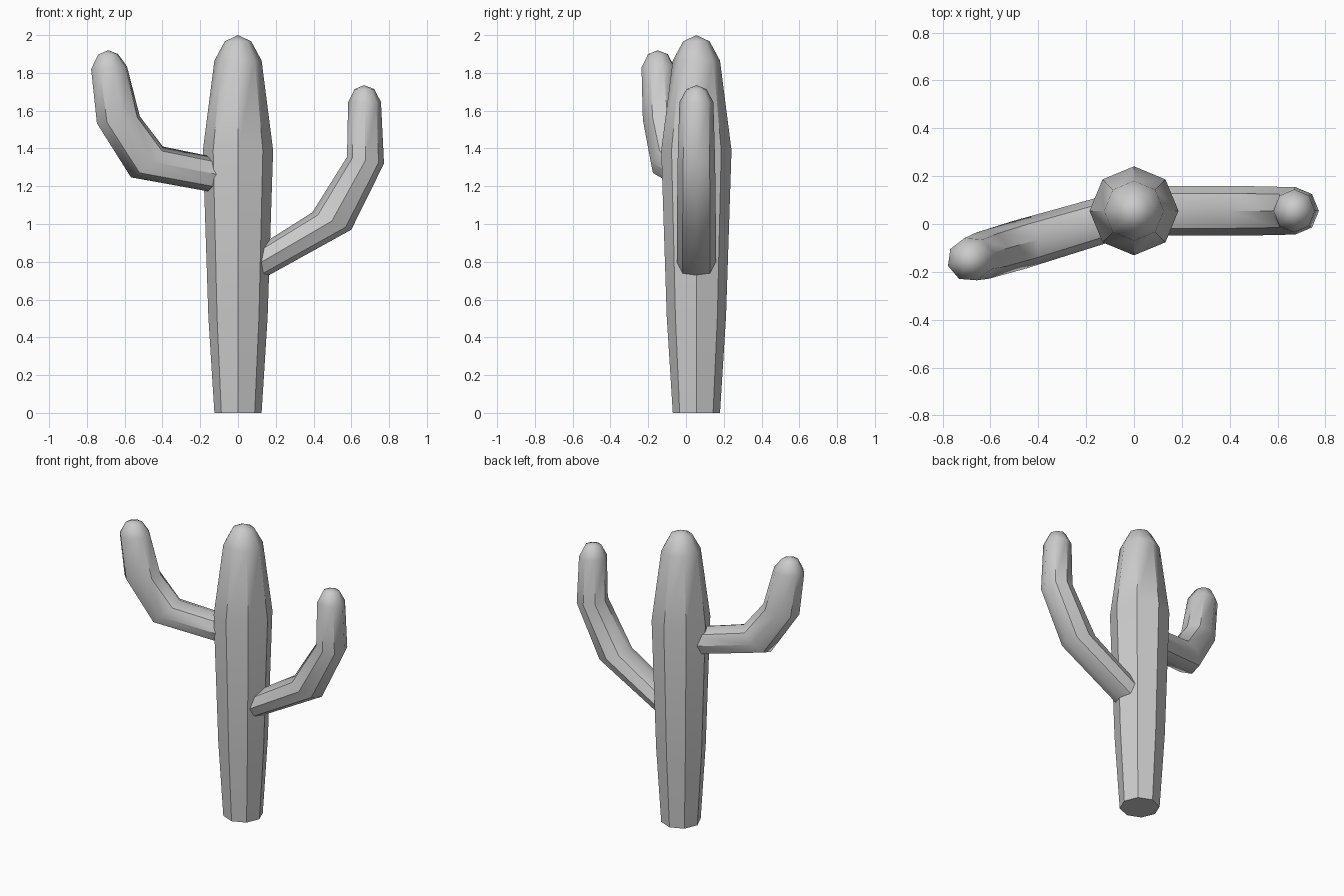
import bpy, bmesh
from math import sin, cos, pi, radians
from mathutils import Vector

if "Cube" in bpy.data.objects:
    bpy.data.objects.remove(bpy.data.objects["Cube"])

SIDES = 8
AXIS_Y = 0.055  # trunk axis position


def tube(name, rings, tip):
    """Eight-sided skin through rings (center, half-axis a, half-axis b), closed to a tip point."""
    bm = bmesh.new()
    loops = []
    for c, a, b in rings:
        loops.append([bm.verts.new(c + a * cos(2 * pi * i / SIDES) + b * sin(2 * pi * i / SIDES))
                      for i in range(SIDES)])
    for lo, hi in zip(loops, loops[1:]):
        for i in range(SIDES):
            j = (i + 1) % SIDES
            bm.faces.new((lo[i], lo[j], hi[j], hi[i]))
    bm.faces.new(loops[0][::-1])
    top = bm.verts.new(tip)
    for i in range(SIDES):
        bm.faces.new((loops[-1][i], loops[-1][(i + 1) % SIDES], top))
    bmesh.ops.recalc_face_normals(bm, faces=bm.faces[:])
    mesh = bpy.data.meshes.new(name)
    bm.to_mesh(mesh)
    bm.free()
    obj = bpy.data.objects.new(name, mesh)
    bpy.context.collection.objects.link(obj)
    bpy.ops.object.select_all(action='DESELECT')
    obj.select_set(True)
    bpy.context.view_layer.objects.active = obj
    bpy.ops.object.shade_smooth_by_angle(angle=radians(44))
    return obj


def arm(name, angle, profile, tip):
    """Bent arm in a vertical plane turned by angle; profile rows: inner u,z, outer u,z, half width."""
    out = Vector((cos(angle), sin(angle), 0))
    side = Vector((-sin(angle), cos(angle), 0))

    def at(u, z):
        return Vector((0, AXIS_Y, z)) + out * u

    rings = []
    for iu, iz, ou, oz, w in profile:
        p, q = at(iu, iz), at(ou, oz)
        rings.append(((p + q) / 2, (q - p) / 2, side * w))
    return tube(name, rings, at(*tip))


# Trunk: (z, radius)
trunk_profile = [(0, .125), (.51, .157), (1.39, .186), (1.865, .125), (1.967, .07)]
tube("trunk",
     [(Vector((0, AXIS_Y, z)), Vector((r, 0, 0)), Vector((0, r, 0))) for z, r in trunk_profile],
     Vector((0, AXIS_Y, 2)))

# Lower arm on the right
arm("right_arm", 0,
    [(.05, .845, .07, .677, .103),
     (.393, 1.061, .60, .97, .103),
     (.577, 1.355, .773, 1.32, .099),
     (.583, 1.645, .757, 1.645, .09),
     (.617, 1.714, .722, 1.714, .053)],
    (.667, 1.735))

# Higher arm on the left, swung towards the front
arm("left_arm", radians(180 + 16.5),
    [(.05, 1.338, .05, 1.153, .095),
     (.415, 1.41, .591, 1.247, .103),
     (.542, 1.57, .779, 1.533, .1),
     (.613, 1.835, .811, 1.82, .092),
     (.663, 1.9, .772, 1.897, .055)],
    (.717, 1.92))
